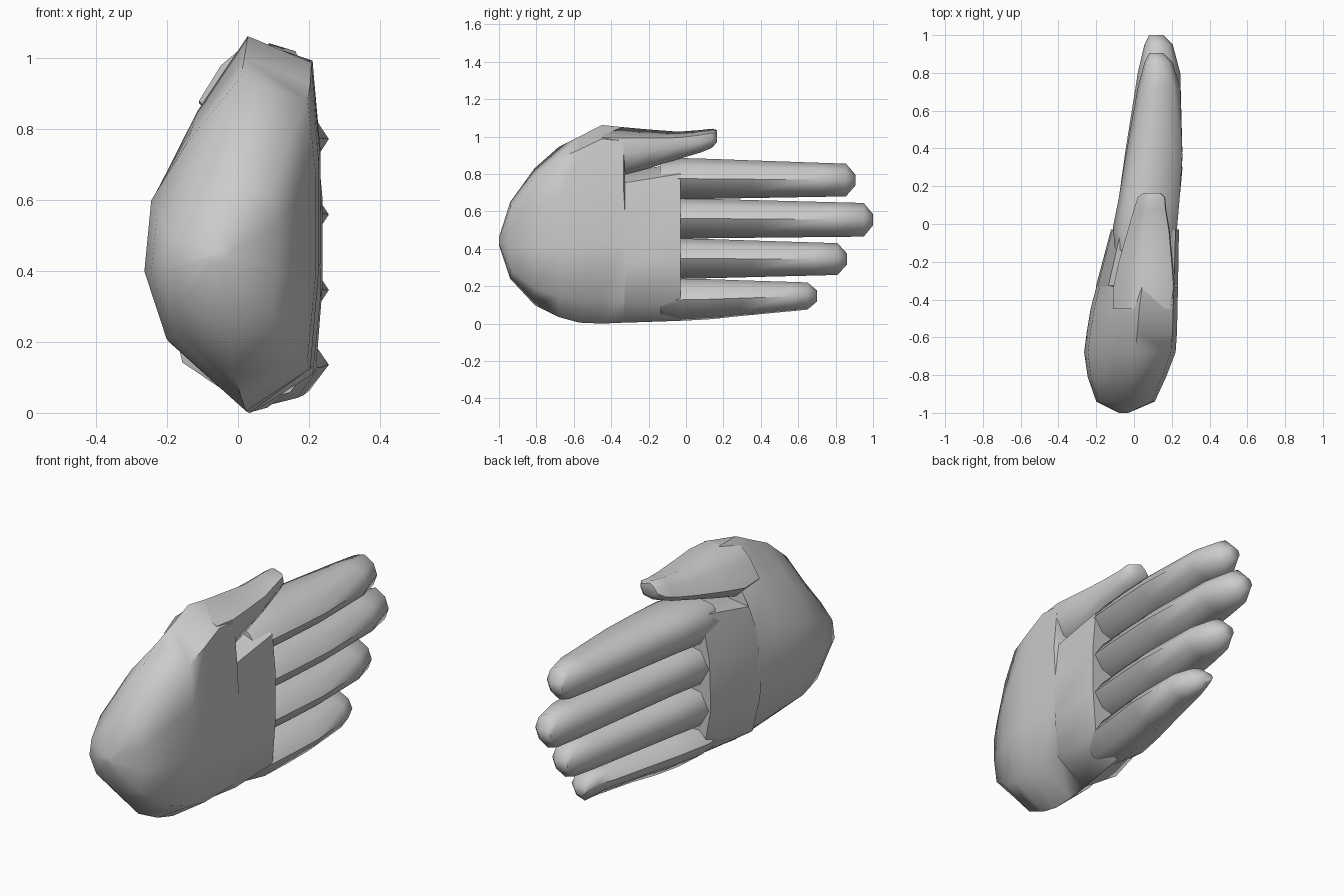
import bpy, bmesh

# Cross-section templates in unit box: u across the thickness (x), v up (z)
PALM = [(.56, 1), (.25, .8), (.04, .62), (0, .4), (.13, .19),
        (.57, 0), (.95, .12), (1, .4), (1, .7), (.95, .93)]
KNUCKLE = [(.56, 1), (.15, .97), (.02, .7), (0, .4), (.1, .17),
           (.57, 0), (.95, .13), (1, .4), (1, .7), (.95, .93)]
DIGIT = [(1, .5), (.86, .82), (.5, 1), (.14, .9),
         (0, .5), (.14, .1), (.5, 0), (.86, .18)]
LITTLE = [(1, .5), (.86, .82), (.5, 1), (.16, .97),
          (0, .72), (.1, .45), (.5, 0), (.82, .12)]
THUMB = [(1, .45), (.98, .78), (.47, 1), (.2, .72),
         (0, .32), (.16, .1), (.5, 0), (.88, .1)]


def loft(name, template, sections):
    """Skin through sections (y, x0, x1, z0, z1[, own template])."""
    bm = bmesh.new()
    rings = []
    for y, x0, x1, z0, z1, *own in sections:
        shape = own[0] if own else template
        rings.append([bm.verts.new((x0 + u * (x1 - x0), y, z0 + v * (z1 - z0)))
                      for u, v in shape])
    n = len(template)
    for a, b in zip(rings, rings[1:]):
        for i in range(n):
            j = (i + 1) % n
            bm.faces.new((a[i], a[j], b[j], b[i]))
    bm.faces.new(rings[0])
    bm.faces.new(rings[-1])
    bmesh.ops.recalc_face_normals(bm, faces=bm.faces)
    me = bpy.data.meshes.new(name)
    bm.to_mesh(me)
    bm.free()
    ob = bpy.data.objects.new(name, me)
    bpy.context.collection.objects.link(ob)
    bpy.ops.object.select_all(action='DESELECT')
    ob.select_set(True)
    bpy.context.view_layer.objects.active = ob
    bpy.ops.object.shade_smooth_by_angle(angle=1.05)
    return ob


# Palm: rounded heel and back of the hand, flat inner face, stepped end
loft("palm", PALM, [
    (-1.0, -.08, -.03, .42, .46),
    (-.94, -.20, .11, .24, .65),
    (-.81, -.245, .17, .10, .83),
    (-.68, -.264, .22, .035, .945),
    (-.57, -.25, .228, .005, 1.0),
    (-.45, -.23, .23, .0, 1.062),
    (-.335, -.20, .233, .005, 1.05),
    (-.325, -.20, .233, .005, .81, KNUCKLE),
    (-.03, -.122, .238, .015, .86, KNUCKLE),
])

# Thumb: grows out of the upper palm
loft("thumb", THUMB, [
    (-.45, -.11, .20, .80, 1.05),
    (-.335, -.11, .217, .79, 1.05),
    (-.2, -.08, .205, .83, 1.038),
    (-.04, -.035, .19, .88, 1.026),
    (.08, .0, .17, .915, 1.035),
    (.14, .02, .165, .94, 1.042),
    (.165, .05, .14, .97, 1.035),
])

# Fingers: name, tip y, base z range, tip z range
FINGERS = [
    ("index_finger", .905, (.665, .885), (.68, .855)),
    ("middle_finger", 1.0, (.455, .67), (.465, .645)),
    ("ring_finger", .86, (.24, .455), (.26, .43)),
    ("little_finger", .70, (.015, .24), (.075, .22)),
]
for name, tip, (b0, b1), (t0, t1) in FINGERS:
    def z(f):
        return b0 + (t0 - b0) * f, b1 + (t1 - b1) * f
    m = (t0 + t1) / 2
    shape = LITTLE if name == "little_finger" else DIGIT
    loft(name, shape, [
        (-.14, -.10, .20, b0 + .02, b1 - .02),
        (-.02, -.112, .228, *z(0)),
        (.14, -.08, .242, *z(.15)),
        (.34 * tip + .05, -.045, .256, *z(.42)),
        (.8 * tip, .02, .245, *z(.85)),
        (tip - .05, .055, .205, t0, t1),
        (tip, .08, .155, m - .03, m + .03),
    ])
